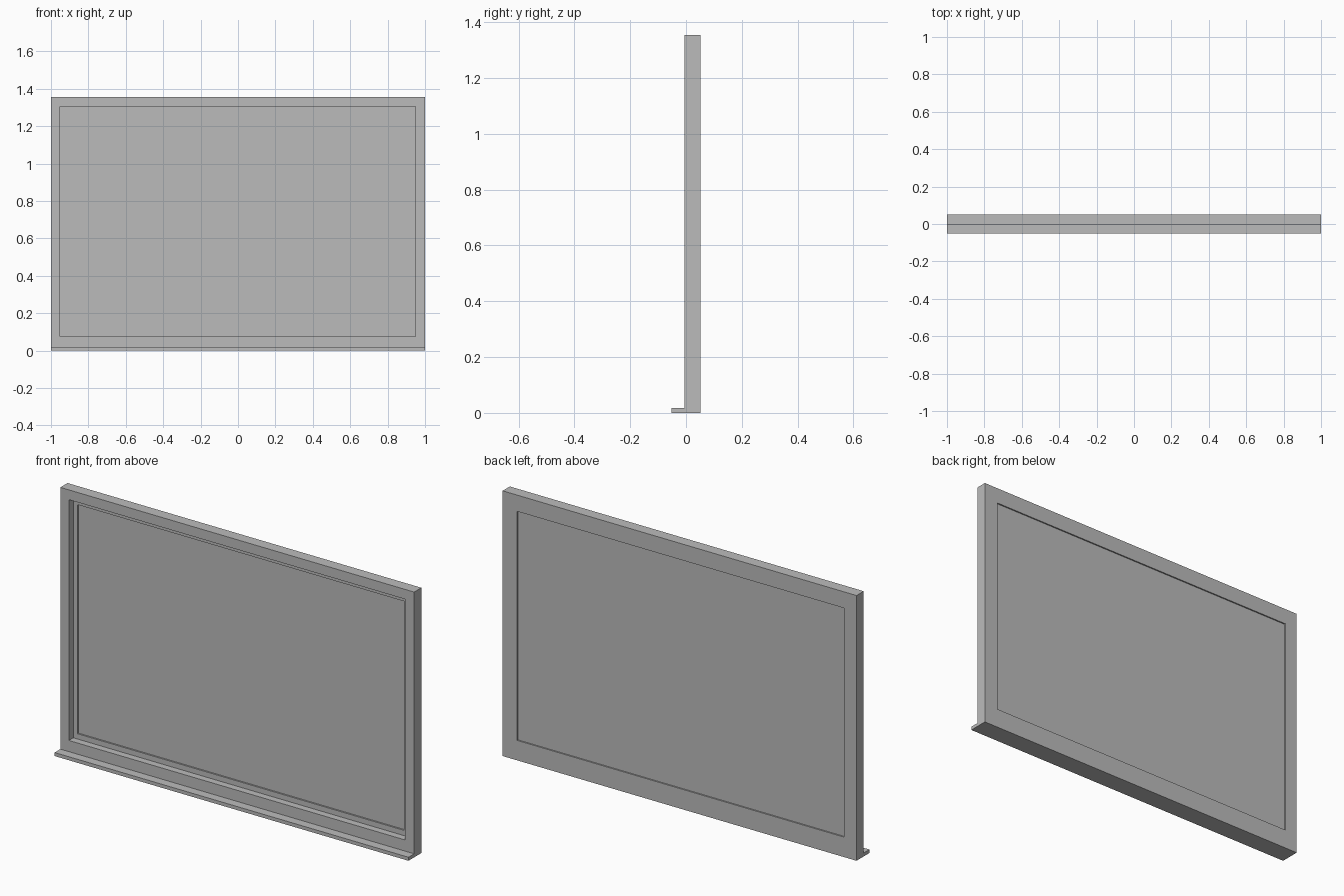
import bpy
import bmesh

if "Cube" in bpy.data.objects:
    bpy.data.objects.remove(bpy.data.objects["Cube"])


def material(name, value):
    m = bpy.data.materials.new(name)
    m.diffuse_color = (value, value, value, 1)
    m.use_nodes = True
    m.node_tree.nodes["Principled BSDF"].inputs["Base Color"].default_value = m.diffuse_color
    return m


grey = material("window grey", 0.5)


def finish(name, bm):
    bmesh.ops.recalc_face_normals(bm, faces=bm.faces)
    mesh = bpy.data.meshes.new(name)
    bm.to_mesh(mesh)
    bm.free()
    mesh.materials.append(grey)
    obj = bpy.data.objects.new(name, mesh)
    bpy.context.collection.objects.link(obj)
    return obj


def box(name, lo, hi):
    bm = bmesh.new()
    bmesh.ops.create_cube(bm, size=1)
    for v in bm.verts:
        for i in range(3):
            v.co[i] = hi[i] if v.co[i] > 0 else lo[i]
    return finish(name, bm)


def ring(name, outer, inner, y0, y1):
    """Rectangular border; outer and inner are (x0, z0, x1, z1)."""
    bm = bmesh.new()

    def loop(r, y):
        x0, z0, x1, z1 = r
        return [bm.verts.new((x, y, z))
                for x, z in ((x0, z0), (x1, z0), (x1, z1), (x0, z1))]

    loops = [loop(outer, y0), loop(inner, y0), loop(inner, y1), loop(outer, y1)]
    for a, b in zip(loops, loops[1:] + loops[:1]):
        for i in range(4):
            j = (i + 1) % 4
            bm.faces.new((a[i], a[j], b[j], b[i]))
    return finish(name, bm)


FRONT, BACK = -0.006, 0.052
OUTER = (-1, 0, 1, 1.355)
OPENING = (-0.952, 0.075, 0.948, 1.305)
PANE = (-0.928, 0.102, 0.918, 1.272)

# Outer frame and the thinner sash set flush with its back
ring("outer_frame", OUTER, OPENING, FRONT, BACK)
ring("sash", OPENING, PANE, 0.03, BACK)

# Pane recessed on both sides of the sash
box("pane", (PANE[0], 0.038, PANE[1]), (PANE[2], 0.045, PANE[3]))

# Sill projecting from the bottom of the front
box("sill", (-1, -0.052, 0), (1, FRONT, 0.018))
